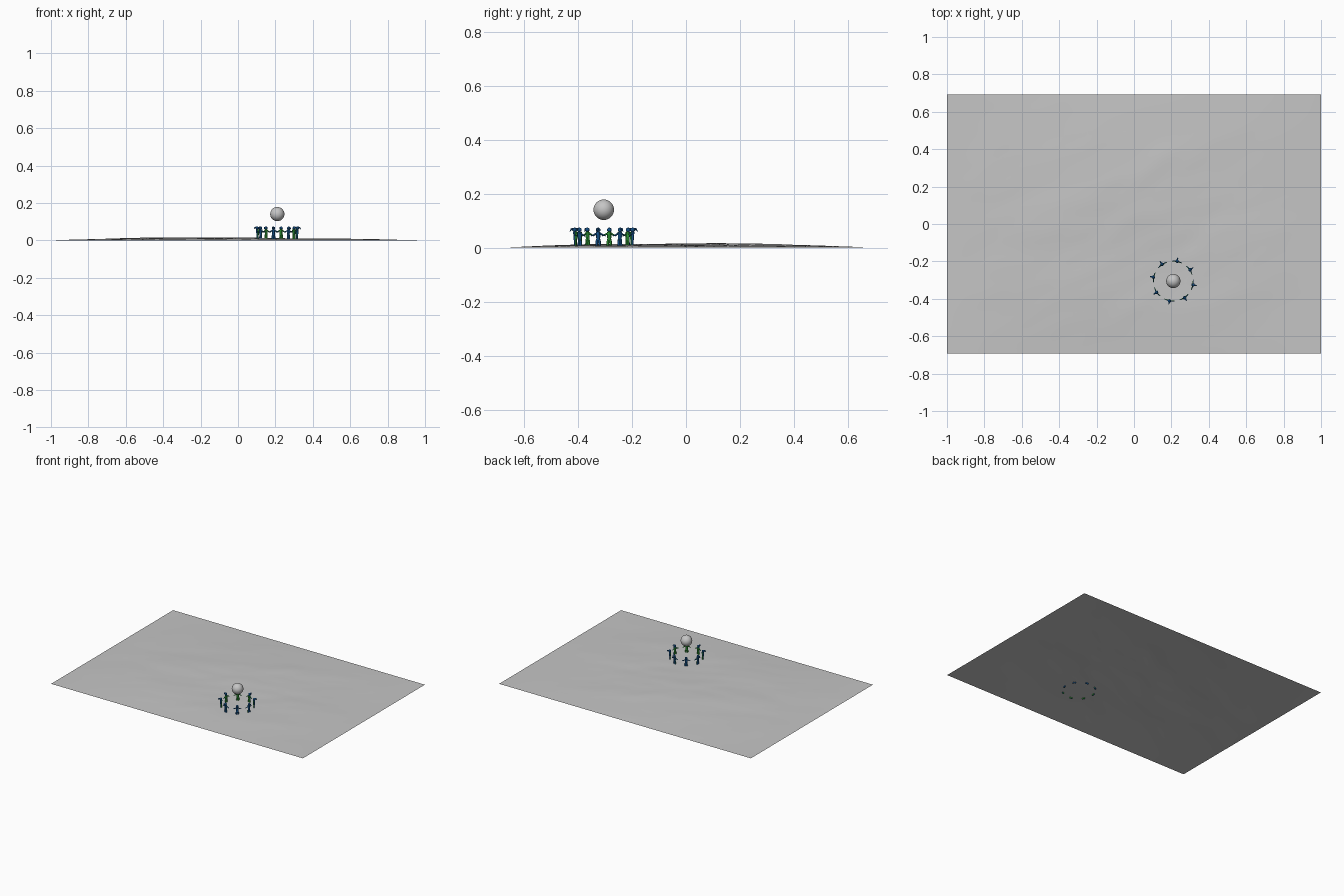
import bpy, bmesh, math
from mathutils import Vector, Matrix, noise

cube = bpy.data.objects.get("Cube")
if cube:
    bpy.data.objects.remove(cube, do_unlink=True)


def material(name, rgb):
    m = bpy.data.materials.new(name)
    m.use_nodes = True
    m.diffuse_color = (*rgb, 1)
    bsdf = m.node_tree.nodes["Principled BSDF"]
    bsdf.inputs["Base Color"].default_value = (*rgb, 1)
    bsdf.inputs["Roughness"].default_value = 0.8
    return m


GREY = material("stone grey", (0.56, 0.56, 0.56))
BLUE = material("deep blue", (0.01, 0.12, 0.36))
GREEN = material("leaf green", (0.03, 0.36, 0.04))
NAVY = material("dark navy", (0.01, 0.04, 0.12))

CENTRE = Vector((0.21, -0.305, 0))
HALF_X, HALF_Y = 1.0, 0.692


def add_object(name, bm, mats, smooth=True):
    mesh = bpy.data.meshes.new(name)
    bm.to_mesh(mesh)
    bm.free()
    for m in mats:
        mesh.materials.append(m)
    for p in mesh.polygons:
        p.use_smooth = smooth
    ob = bpy.data.objects.new(name, mesh)
    bpy.context.collection.objects.link(ob)
    return ob


def ground_height(x, y):
    # Low mound with slanting ridges, fading to nothing at the border
    fade = (1 - (x / HALF_X) ** 2) * (1 - (y / HALF_Y) ** 2)
    along, across = x * 0.9 + y * 0.43, y * 0.9 - x * 0.43
    ridges = noise.noise(Vector((along * 2, across * 5, 0.5)))
    ridges += 0.4 * noise.noise(Vector((along * 5, across * 11, 3)))
    mound = 0.015 - 0.004 * x + 0.005 * ridges
    return max(0, fade * mound)


# Ground sheet
bm = bmesh.new()
bmesh.ops.create_grid(bm, x_segments=80, y_segments=56, size=1)
for v in bm.verts:
    v.co.y *= HALF_Y
    v.co.z = ground_height(v.co.x, v.co.y)
add_object("ground", bm, [GREY])

# Floating ball
bm = bmesh.new()
bmesh.ops.create_uvsphere(bm, u_segments=32, v_segments=16, radius=0.038,
                          matrix=Matrix.Translation(CENTRE + Vector((0, 0, 0.141))))
add_object("ball", bm, [GREY])


def limb(bm, a, b, r1, r2):
    # Tapered six-sided limb between two points
    a, b = Vector(a), Vector(b)
    turn = (b - a).to_track_quat("Z", "Y").to_matrix().to_4x4()
    bmesh.ops.create_cone(bm, cap_ends=True, segments=6, radius1=r1, radius2=r2,
                          depth=(b - a).length,
                          matrix=Matrix.Translation((a + b) / 2) @ turn)


def figure(name, angle):
    # Built with +x pointing away from the ring's centre
    bm = bmesh.new()
    for s in (-1, 1):
        limb(bm, (0, s * 0.006, 0.002), (0, s * 0.004, 0.032), 0.005, 0.005)
        limb(bm, (0, s * 0.005, 0.053), (-0.002, s * 0.018, 0.047), 0.004, 0.003)
        limb(bm, (-0.002, s * 0.018, 0.047), (-0.004, s * 0.027, 0.044), 0.003, 0.002)
    limb(bm, (0, 0, 0.028), (0, 0, 0.058), 0.007, 0.009)
    bmesh.ops.create_icosphere(bm, subdivisions=2, radius=0.009,
                               matrix=Matrix.Translation((0.002, 0, 0.066)))
    # Curled crest reaching outwards
    limb(bm, (0.004, 0, 0.069), (0.015, 0, 0.069), 0.005, 0.004)
    limb(bm, (0.014, 0, 0.070), (0.021, 0, 0.060), 0.004, 0.001)
    bm.normal_update()
    # Green on the inner side, navy feet, blue elsewhere
    for f in bm.faces:
        z = f.calc_center_median().z
        if f.normal.x < -0.45 and z < 0.062:
            f.material_index = 1
        elif z > 0.068 and f.normal.z < 0.3:
            f.material_index = 2
    ob = add_object(name, bm, [BLUE, GREEN, NAVY], smooth=False)
    ob.location = CENTRE + Vector((math.cos(angle), math.sin(angle), 0)) * 0.107
    ob.rotation_euler.z = angle


# Ring of eight figures
for i in range(8):
    figure(f"ring_figure_{i + 1}", math.radians(34 + 45 * i))
